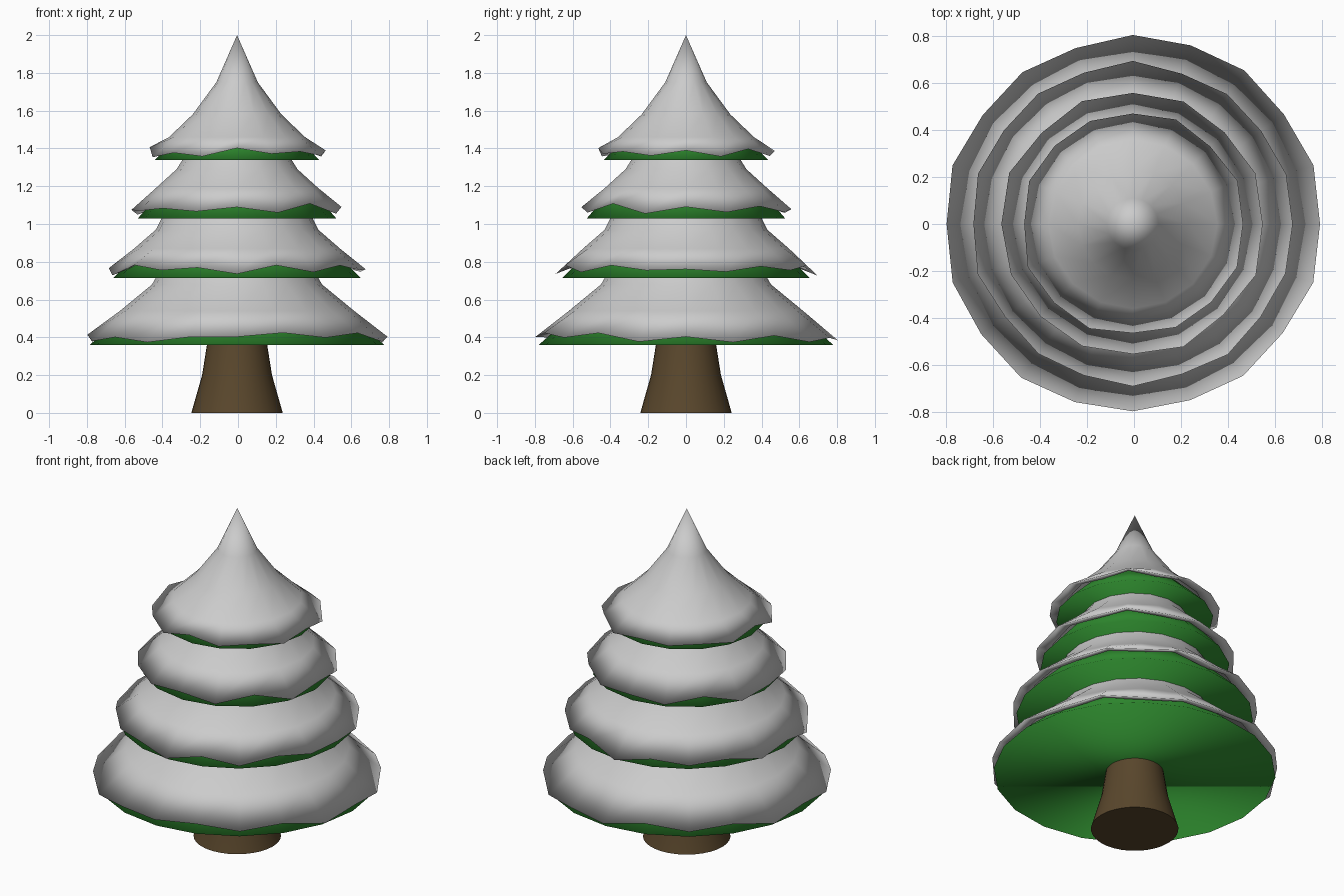
import bpy, bmesh, math, random

if "Cube" in bpy.data.objects:
    bpy.data.objects.remove(bpy.data.objects["Cube"])

random.seed(4)
CX = -0.005


def material(name, color):
    m = bpy.data.materials.new(name)
    m.diffuse_color = color
    m.use_nodes = True
    m.node_tree.nodes["Principled BSDF"].inputs["Base Color"].default_value = m.diffuse_color
    return m


def lathe(name, profile, sides, mat=None, lifts=None, lip=0, sharp=None):
    """Revolve (radius, z) points; the first 'lip' rings follow the ragged lifts."""
    bm = bmesh.new()
    rings = []
    for k, (r, z) in enumerate(profile):
        if r == 0:
            rings.append([bm.verts.new((CX, 0, z))])
            continue
        ring = []
        for i in range(sides):
            a = 2 * math.pi * i / sides
            d = lifts[i] if k < lip else 0
            rr = r - 0.4 * d
            ring.append(bm.verts.new((CX + rr * math.cos(a), rr * math.sin(a), z + d)))
        rings.append(ring)
    for low, high in zip(rings, rings[1:]):
        for i in range(sides):
            j = (i + 1) % sides
            if len(high) == 1:
                bm.faces.new((low[i], low[j], high[0]))
            else:
                bm.faces.new((low[i], low[j], high[j], high[i]))
    # closed ends, except under the snow
    if not lip:
        bm.faces.new(rings[0][::-1])
        if len(rings[-1]) > 1:
            bm.faces.new(rings[-1])
    me = bpy.data.meshes.new(name)
    bm.to_mesh(me)
    bm.free()
    ob = bpy.data.objects.new(name, me)
    bpy.context.collection.objects.link(ob)
    if mat:
        me.materials.append(mat)
    bpy.ops.object.select_all(action='DESELECT')
    ob.select_set(True)
    bpy.context.view_layer.objects.active = ob
    if sharp:
        bpy.ops.object.shade_smooth_by_angle(angle=math.radians(sharp))
    else:
        bpy.ops.object.shade_smooth()
    return ob


bark = material("bark", (0.10, 0.062, 0.025, 1))
green = material("needles", (0.025, 0.23, 0.025, 1))

# flared trunk
lathe("trunk", [(0.242, 0), (0.185, 0.2), (0.158, 0.37)], 32, bark, sharp=40)

# tiers: sides, green rim (radius, z), snow profile from its rim upward
tiers = [
    (20, (0.78, 0.36), [(0.80, 0.395), (0.62, 0.54), (0.45, 0.68), (0.41, 0.75)]),
    (20, (0.655, 0.715), [(0.685, 0.75), (0.545, 0.87), (0.43, 0.97), (0.385, 1.06)]),
    (16, (0.525, 1.03), [(0.56, 1.073), (0.43, 1.19), (0.32, 1.29), (0.27, 1.37)]),
    (16, (0.435, 1.34), [(0.475, 1.375), (0.36, 1.46), (0.235, 1.58), (0.11, 1.75), (0, 2.0)]),
]
for n, (sides, rim, snow) in enumerate(tiers, 1):
    # green branch cone, just inside the snow
    inner = [(max(r - 0.035, 0.02), z - 0.01) for r, z in snow[1:]]
    if snow[-1][0] == 0:
        inner[-1] = (0, 1.9)
    lathe(f"branches_{n}", [rim] + inner, sides, green)
    # snow blanket with ragged lower edge and folded-under lip, softly shaded
    lifts = [random.uniform(0.0, 0.035) if i % 2 == 0 else random.uniform(-0.025, 0.01)
             for i in range(sides)]
    r0, z0 = snow[0]
    lathe(f"snow_{n}", [(r0 - 0.09, z0 + 0.035)] + snow, sides, None, lifts, 2)
